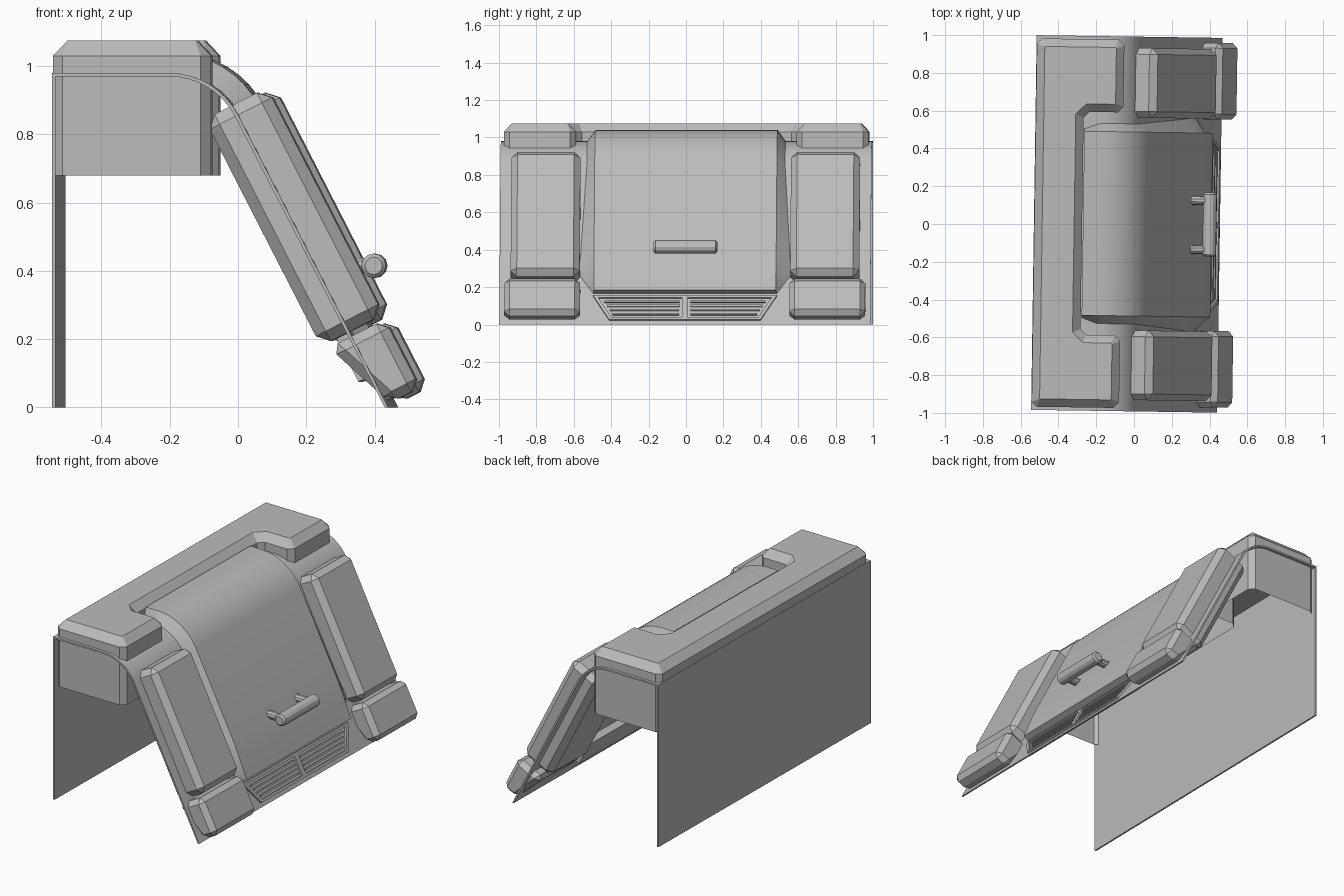
import bpy, bmesh, math
from mathutils import Vector, Matrix

if "Cube" in bpy.data.objects:
    bpy.data.objects.remove(bpy.data.objects["Cube"])

grey = bpy.data.materials.new("plain_grey")
grey.use_nodes = True
COL = (0.5, 0.5, 0.5, 1)
grey.diffuse_color = COL
grey.node_tree.nodes["Principled BSDF"].inputs["Base Color"].default_value = COL

TURN = Matrix.Rotation(-0.0148, 4, 'Z')    # whole model sits slightly turned
SLOPE = math.atan(1.95)
FOOT = Vector((0.455, 0, 0))               # lower edge of the sloped sheet
UP = Vector((-math.cos(SLOPE), 0, math.sin(SLOPE)))
OUT = Vector((math.sin(SLOPE), 0, math.cos(SLOPE)))
BEND, RADIUS = Vector((-0.188, 0, 0.751)), 0.229


def on_slope(s, n, y=0):
    return FOOT + UP * s + OUT * n + Vector((0, y, 0))


def on_bend(a, d):
    return BEND + Vector((math.sin(a), 0, math.cos(a))) * (RADIUS + d)


def finish(name, bm, smooth=False, bevel=0):
    if bevel:
        bmesh.ops.bevel(bm, geom=bm.edges[:], offset=bevel, segments=1, affect='EDGES')
    bmesh.ops.recalc_face_normals(bm, faces=bm.faces[:])
    bm.transform(TURN)
    me = bpy.data.meshes.new(name)
    bm.to_mesh(me)
    bm.free()
    me.materials.append(grey)
    ob = bpy.data.objects.new(name, me)
    bpy.context.scene.collection.objects.link(ob)
    if smooth:
        bpy.ops.object.select_all(action='DESELECT')
        ob.select_set(True)
        bpy.context.view_layer.objects.active = ob
        bpy.ops.object.shade_smooth_by_angle(angle=math.radians(25))
    return ob


def prism(bm, points, shift):
    """Closed solid from an outline and an extrusion vector."""
    a = [bm.verts.new(p) for p in points]
    b = [bm.verts.new(p + shift) for p in points]
    bm.faces.new(a)
    bm.faces.new(b[::-1])
    for i in range(len(a)):
        j = (i + 1) % len(a)
        bm.faces.new((a[i], b[i], b[j], a[j]))


def slope_prism(bm, outline, y0, y1):
    prism(bm, [on_slope(s, n, y0) for n, s in outline], Vector((0, y1 - y0, 0)))


def slope_plate(bm, outline, n0, n1):
    prism(bm, [on_slope(s, n0, y) for y, s in outline], OUT * (n1 - n0))


def box_outline(a0, a1, b0, b1):
    return [(a0, b0), (a1, b0), (a1, b1), (a0, b1)]


# Thin folded sheet: back wall, flat top, bend and slope
ARC = [SLOPE * i / 8 for i in range(9)]
T = 0.01
outer = [Vector((-0.53, 0, 0)), Vector((-0.53, 0, 0.98))]
outer += [on_bend(a, 0) for a in ARC] + [FOOT]
inner = [Vector((-0.53 + T, 0, 0)), Vector((-0.53 + T, 0, 0.98 - T))]
inner += [on_bend(a, -T) for a in ARC] + [FOOT - Vector((T, 0, 0))]
bm = bmesh.new()
rows = []
for y in (-0.992, 0.992):
    rows.append([[bm.verts.new(p + Vector((0, y, 0))) for p in line] for line in (outer, inner)])
(o0, i0), (o1, i1) = rows
for k in range(len(outer) - 1):
    for p, q in ((o0, o1), (o1, i1), (i1, i0), (i0, o0)):
        bm.faces.new((p[k], p[k + 1], q[k + 1], q[k]))
for k in (0, -1):
    bm.faces.new((o0[k], o1[k], i1[k], i0[k]))
finish("folded_sheet", bm, smooth=True)

# U-shaped top block with chamfered rim, open underneath
half = [(-0.275, 0.56), (-0.245, 0.59), (-0.095, 0.59), (-0.065, 0.62),
        (-0.065, 0.945), (-0.095, 0.975), (-0.5, 0.975), (-0.528, 0.95)]
plan = half + [(x, -y) for x, y in reversed(half)]
bm = bmesh.new()
low = [bm.verts.new((x, y, 0.68)) for x, y in plan]
top = [bm.verts.new((x, y, 1.03)) for x, y in plan]
for i in range(len(plan)):
    j = (i + 1) % len(plan)
    bm.faces.new((low[i], low[j], top[j], top[i]))
cap = bm.faces.new(top)
cap.normal_update()
bmesh.ops.inset_region(bm, faces=[cap], thickness=0.042, use_even_offset=True)
for v in cap.verts:
    v.co.z = 1.075
finish("top_block", bm)

# Curved door: crowned panel with sloping rims
D, W = 0.06, 0.487
flat = Vector((-0.27, 0, 0.98))
stations = [(flat, flat + Vector((0, 0, D)), 0.5)]
stations += [(on_bend(a, 0), on_bend(a, D), 0.53) for a in ARC]
stations += [(on_slope(s, 0), on_slope(s, d), w)
             for s, d, w in ((0.41, D, 0.56), (0.3, 0.055, 0.568), (0.185, 0.045, 0.49))]
bm = bmesh.new()
grid = []
for base, crown, w in stations:
    grid.append([bm.verts.new(p + Vector((0, y, 0)))
                 for p, y in ((base, -w), (crown, -W), (crown, W), (base, w))])
for a, b in zip(grid, grid[1:]):
    for k in range(3):
        bm.faces.new((a[k], b[k], b[k + 1], a[k + 1]))
bm.faces.new(grid[0])
bm.faces.new(grid[-1])
finish("curved_door", bm, smooth=True)

# Side pads, a long upper one and a short lower one on each side
LOWER = [(-0.075, 0.235), (0.108, 0.235), (0.108, 0.01), (0.01, 0.01)]
for side, word in ((-1, "right"), (1, "left")):
    bm = bmesh.new()
    slope_prism(bm, box_outline(-0.095, 0.11, 0.25, 0.997), side * 0.563, side * 0.932)
    finish("upper_pad_" + word, bm, bevel=0.033)
    bm = bmesh.new()
    slope_prism(bm, LOWER, side * 0.56, side * 0.965)
    finish("lower_pad_" + word, bm, bevel=0.028)

# Vent housing behind the sheet
bm = bmesh.new()
slope_prism(bm, box_outline(-0.05, -0.005, 0.11, 0.26), -0.5, 0.5)
finish("vent_housing", bm)


# Vent grille: two mirrored trapezoid frames with slats
def edge(s):
    return 0.405 + (s - 0.025) * 0.6


bm = bmesh.new()
for side in (-1, 1):
    for s0, s1 in ((0.025, 0.04), (0.155, 0.17)):
        slope_plate(bm, [(side * y, s) for y, s in
                         ((0, s0), (edge(s0), s0), (edge(s1), s1), (0, s1))], 0, 0.012)
    slope_plate(bm, [(side * y, s) for y, s in
                     ((edge(0.04) - 0.02, 0.04), (edge(0.04), 0.04),
                      (edge(0.155), 0.155), (edge(0.155) - 0.02, 0.155))], 0, 0.012)
    slope_plate(bm, [(side * y, s) for y, s in box_outline(0, 0.015, 0.04, 0.155)], 0, 0.012)
    for s in (0.06, 0.085, 0.11, 0.135):
        slope_plate(bm, [(side * y, t) for y, t in
                         box_outline(0.03, edge(s) - 0.04, s - 0.005, s + 0.005)], 0, 0.008)
finish("vent_grille", bm)

# Door handle: bar on two posts
bm = bmesh.new()
bar = Matrix.Translation((0.4, 0.003, 0.415)) @ Matrix.Rotation(math.pi / 2, 4, 'X')
made = bmesh.ops.create_cone(bm, cap_ends=True, segments=12, radius1=0.036, radius2=0.036,
                             depth=0.34, matrix=bar)
rims = [e for e in bm.edges if any(len(f.verts) > 4 for f in e.link_faces)]
bmesh.ops.bevel(bm, geom=rims, offset=0.01, segments=1, affect='EDGES')
for y in (-0.13, 0.13):
    post = Matrix.Translation((0.35, y, 0.415)) @ Matrix.Rotation(math.pi / 2, 4, 'Y')
    bmesh.ops.create_cone(bm, cap_ends=True, segments=10, radius1=0.024, radius2=0.024,
                          depth=0.1, matrix=post)
finish("door_handle", bm, smooth=True)
